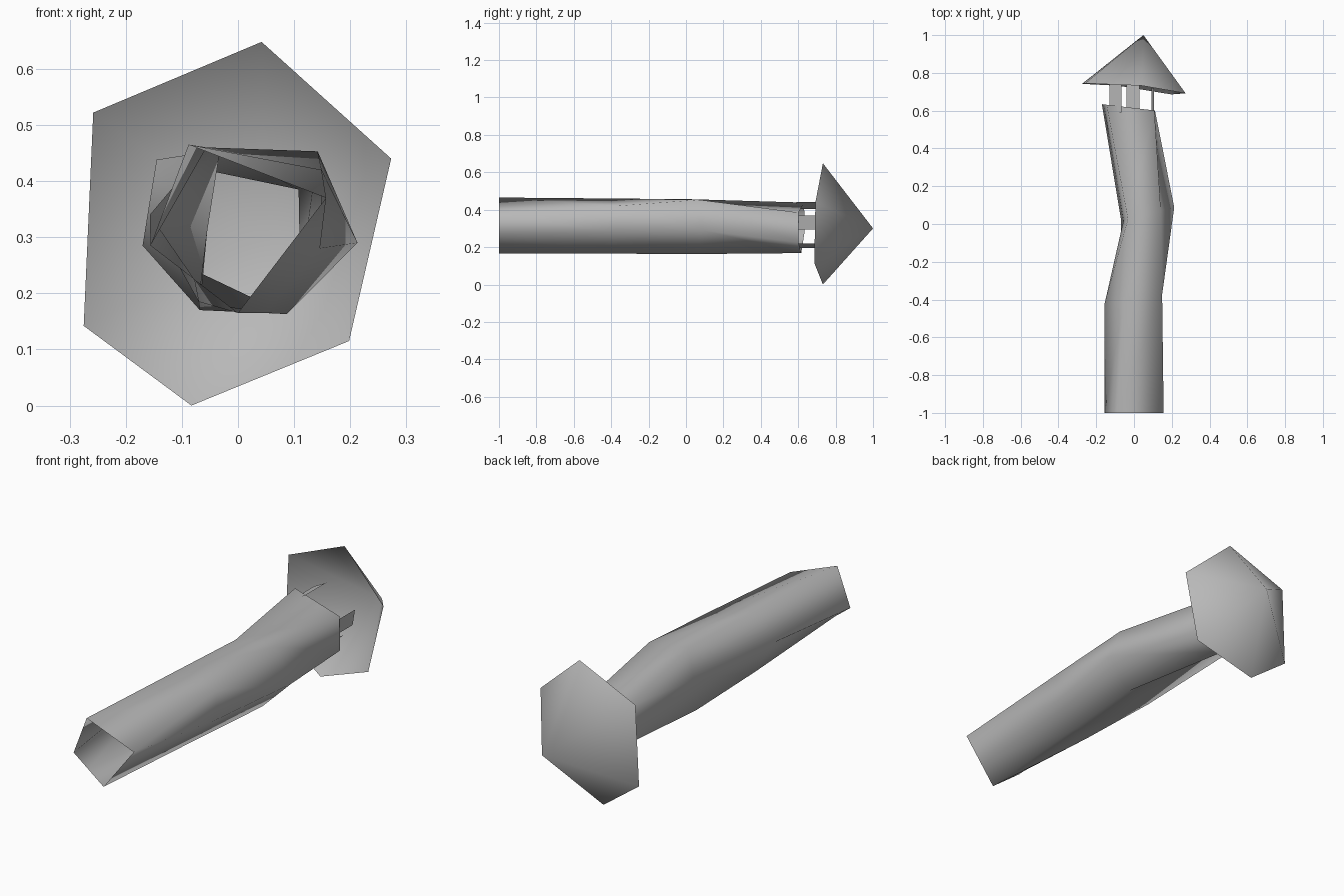
import bpy
import bmesh

cube = bpy.data.objects.get("Cube")
if cube:
    bpy.data.objects.remove(cube, do_unlink=True)

metal = bpy.data.materials.new("grey_metal")
metal.use_nodes = True
grey = (0.48, 0.48, 0.48, 1)
metal.diffuse_color = grey
metal.node_tree.nodes["Principled BSDF"].inputs["Base Color"].default_value = grey


def finish(name, bm, smooth):
    mesh = bpy.data.meshes.new(name)
    bmesh.ops.recalc_face_normals(bm, faces=bm.faces)
    for face in bm.faces:
        face.smooth = smooth
    bm.to_mesh(mesh)
    bm.free()
    mesh.materials.append(metal)
    obj = bpy.data.objects.new(name, mesh)
    bpy.context.collection.objects.link(obj)
    return obj


def loft(name, rings):
    """Skin equal-sized rings into an open tube; a one-point ring makes a tip."""
    bm = bmesh.new()
    loops = [[bm.verts.new(p) for p in ring] for ring in rings]
    for a, b in zip(loops, loops[1:]):
        n = len(a)
        for i in range(n):
            j = (i + 1) % n
            if len(b) == 1:
                bm.faces.new((a[i], a[j], b[0]))
            else:
                bm.faces.new((a[i], a[j], b[j], b[i]))
    return finish(name, bm, True)


def section(y, slant, points):
    """Cross-section across the pipe, tilted so that y changes with x."""
    return [(x, y + slant * x, z) for x, z in points]


# Bent, twisted open pipe: outlines run clockwise from the top left
pipe = loft("bent_pipe", [
    section(-1, 0, [(-.088, .465), (.157, .37), (.078, .267),
                    (0, .165), (-.078, .225), (-.156, .285)]),
    section(-.4, .18, [(-.056, .46), (.149, .42), (.146, .28),
                       (.05, .165), (-.07, .185), (-.157, .34)]),
    section(.035, .25, [(-.032, .456), (.142, .453), (.213, .29),
                        (.087, .163), (-.068, .17), (-.055, .31)]),
    section(.614, -.12, [(-.145, .438), (.108, .385), (.111, .225),
                         (-.02, .168), (-.17, .285), (-.158, .36)]),
])

# Open hexagonal cone at the far end
cap = loft("cone_cap", [
    [(.042, .732, .648), (.273, .692, .44), (.198, .686, .115),
     (-.083, .732, 0), (-.275, .742, .142), (-.258, .745, .522)],
    [(.05, 1, .3)],
])

# Three thin straps joining the pipe to the cone
straps = {
    "upper_strap": ((-.13, .405), (-.065, .44), .59, .75),
    "side_strap": ((.105, .37), (.093, .295), .58, .72),
    "lower_strap": ((-.04, .195), (.03, .22), .59, .74),
}
for name, (p, q, y0, y1) in straps.items():
    bm = bmesh.new()
    corners = [(p, y0), (q, y0), (q, y1), (p, y1)]
    bm.faces.new([bm.verts.new((c[0], y, c[1])) for c, y in corners])
    finish(name, bm, False)
